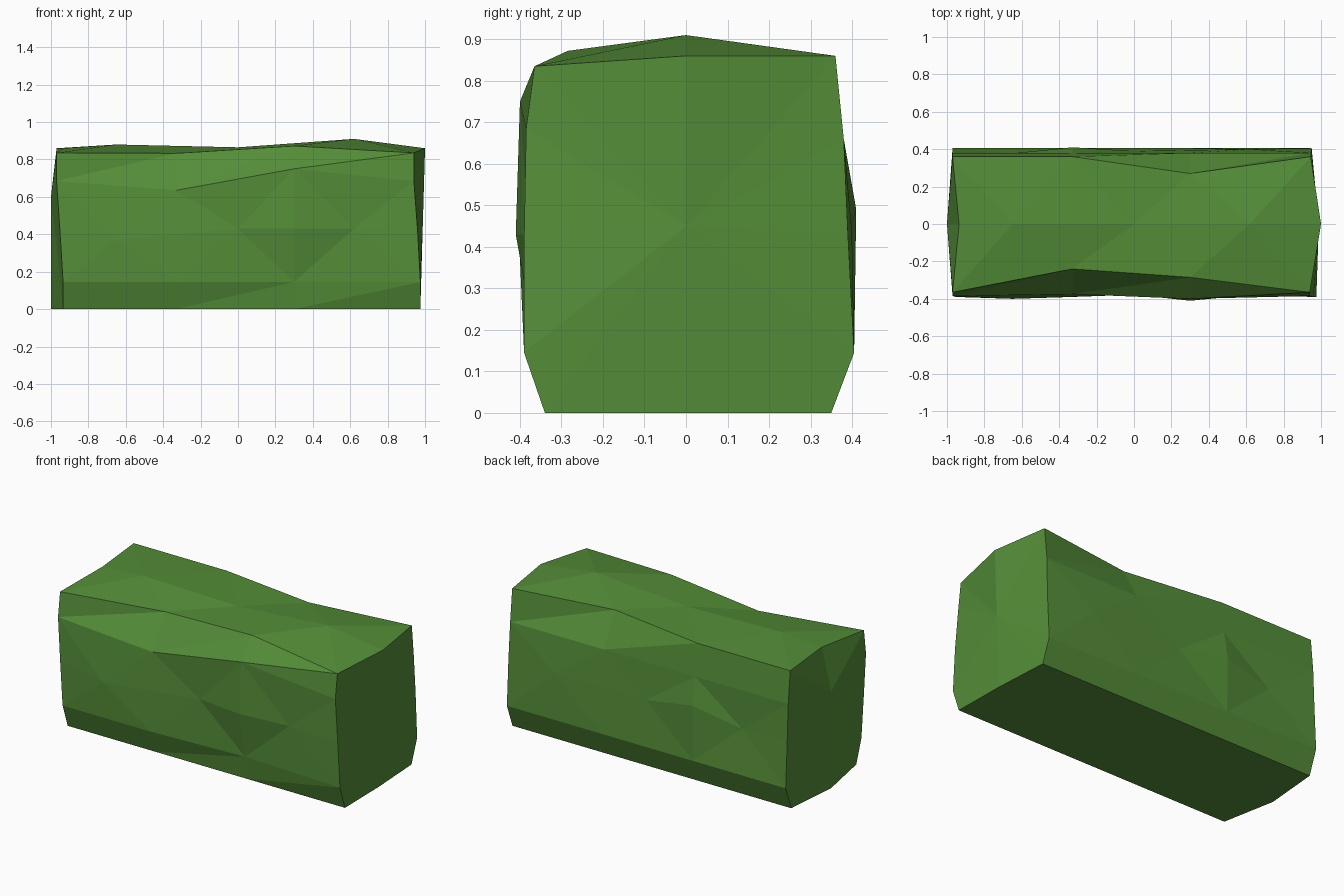
import bpy, bmesh

if "Cube" in bpy.data.objects:
    bpy.data.objects.remove(bpy.data.objects["Cube"])

A, B = -.33, .3                 # columns at the thirds
L, M, R = -.65, 0, .62          # columns at the quarters
THIRDS, QUARTERS = (A, B), (L, M, R)

# Section profile, front to back: y, z, left end x, right end x, inner columns
PROFILE = {
    "front_foot": (-.34, 0, -.935, .975, THIRDS),
    "front_low": (-.39, .145, -.935, .975, THIRDS),
    "front_mid": (-.39, .42, -.952, .96, (L, M, B, R)),
    "front_high": (-.385, .685, -.97, .94, THIRDS),
    "front_top": (-.365, .835, -.97, .94, THIRDS),
    "crown": (0, .86, -.935, 1, QUARTERS),
    "back_top": (.36, .86, -.97, .945, THIRDS),
    "back_high": (.38, .66, -.97, .945, THIRDS),
    "back_mid": (.39, .43, -.97, .95, (L, A, M, R)),
    "back_low": (.405, .145, -.97, .95, THIRDS),
    "back_foot": (.35, 0, -.97, .95, THIRDS),
    "underside": (0, 0, -1, .97, ()),
}

# Bumps and dents: (y, z) that replace the profile at one column
BUMPS = {
    ("front_low", B): (-.36, .145),
    ("front_mid", L): (-.4, .37), ("front_mid", M): (-.378, .43),
    ("front_mid", B): (-.41, .43), ("front_mid", R): (-.38, .43),
    ("front_high", A): (-.375, .635), ("front_high", B): (-.4, .75),
    ("front_top", A): (-.24, .833), ("front_top", B): (-.285, .872),
    ("crown", L): (0, .88), ("crown", M): (0, .865), ("crown", R): (0, .91),
    ("back_top", B): (.27, .865),
    ("back_mid", L): (.378, .42), ("back_mid", A): (.41, .49),
    ("back_mid", R): (.4, .43),
}
END_CENTRES = ((-1, 0, .6), (.988, 0, .45))


def stitch(bm, a, b):
    """Fill the strip between two rows, always taking the shorter diagonal."""
    i = j = 0
    while i < len(a) - 1 or j < len(b) - 1:
        go_a = j == len(b) - 1 or (i < len(a) - 1 and
               abs(a[i + 1].co.x - b[j].co.x) < abs(b[j + 1].co.x - a[i].co.x))
        if go_a:
            bm.faces.new((a[i], a[i + 1], b[j]))
            i += 1
        else:
            bm.faces.new((a[i], b[j + 1], b[j]))
            j += 1


# Rows of points along the hedge
bm = bmesh.new()
rows = []
for name, (y, z, left, right, columns) in PROFILE.items():
    rows.append([bm.verts.new((x, *BUMPS.get((name, x), (y, z))))
                 for x in (left, *columns, right)])

# Skin around the length
for k, row in enumerate(rows):
    stitch(bm, row, rows[(k + 1) % len(rows)])

# End caps fanned around a centre point
for end, centre in zip((0, -1), END_CENTRES):
    c = bm.verts.new(centre)
    for k, row in enumerate(rows):
        bm.faces.new((c, row[end], rows[(k + 1) % len(rows)][end]))

bmesh.ops.recalc_face_normals(bm, faces=bm.faces[:])
mesh = bpy.data.meshes.new("hedge")
bm.to_mesh(mesh)
bm.free()

# Colour
green = bpy.data.materials.new("leaf green")
green.diffuse_color = (.09, .27, .04, 1)
green.use_nodes = True
green.node_tree.nodes["Principled BSDF"].inputs["Base Color"].default_value = green.diffuse_color
mesh.materials.append(green)
bpy.context.collection.objects.link(bpy.data.objects.new("hedge", mesh))
